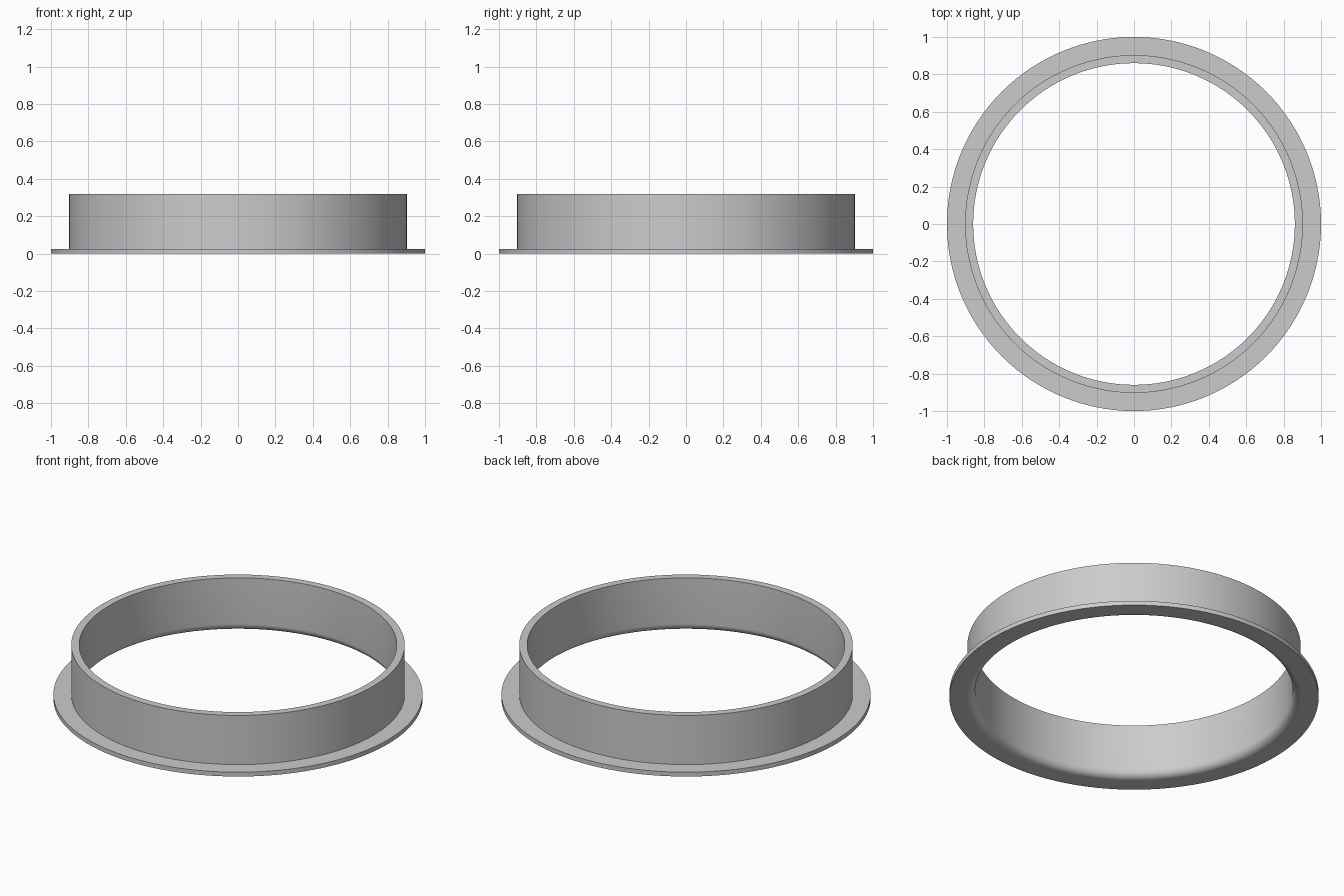
import bpy
import bmesh
import math

cube = bpy.data.objects.get("Cube")
if cube:
    bpy.data.objects.remove(cube, do_unlink=True)

INNER, WALL, FLANGE = 0.86, 0.903, 1.0
HEIGHT, THICK, FILLET = 0.32, 0.026, 0.045
SEGMENTS = 128

# Grey metal
metal = bpy.data.materials.new("light_grey_metal")
metal.use_nodes = True
colour = (0.6, 0.6, 0.6, 1)
metal.diffuse_color = colour
metal.node_tree.nodes["Principled BSDF"].inputs["Base Color"].default_value = colour

# Cross-section: flange, upright wall, then a rounded lower inside edge
profile = [(FLANGE, 0), (FLANGE, THICK), (WALL, THICK),
           (WALL, HEIGHT), (INNER, HEIGHT)]
STEPS = 8
for i in range(STEPS + 1):
    a = math.pi / 2 * i / STEPS
    profile.append((INNER + FILLET * (1 - math.cos(a)),
                    FILLET * (1 - math.sin(a))))

# Revolve the closed section into one solid ring
bm = bmesh.new()
verts = [bm.verts.new((r, 0, z)) for r, z in profile]
edges = [bm.edges.new((v, verts[(i + 1) % len(verts)]))
         for i, v in enumerate(verts)]
bmesh.ops.spin(bm, geom=verts + edges, cent=(0, 0, 0), axis=(0, 0, 1),
               angle=math.tau, steps=SEGMENTS, use_merge=True)
bmesh.ops.remove_doubles(bm, verts=bm.verts[:], dist=0.0001)
bmesh.ops.recalc_face_normals(bm, faces=bm.faces[:])

mesh = bpy.data.meshes.new("flanged_ring")
bm.to_mesh(mesh)
bm.free()
mesh.materials.append(metal)
ring = bpy.data.objects.new("flanged_ring", mesh)
bpy.context.collection.objects.link(ring)

# Smooth round walls with crisp rims
bpy.ops.object.select_all(action="DESELECT")
ring.select_set(True)
bpy.context.view_layer.objects.active = ring
bpy.ops.object.shade_smooth_by_angle(angle=math.radians(30))
